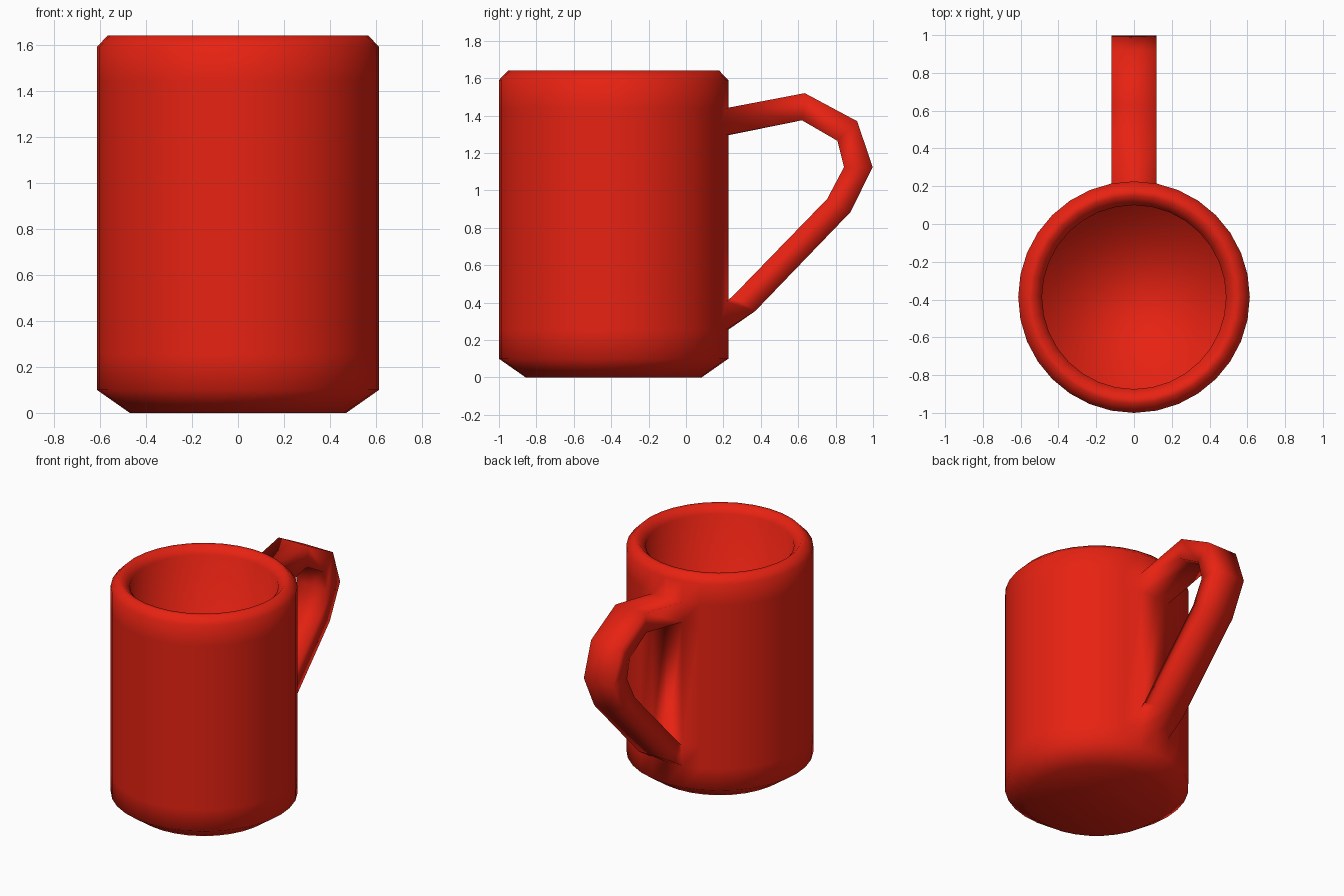
import bpy, bmesh, math

if "Cube" in bpy.data.objects:
    bpy.data.objects.remove(bpy.data.objects["Cube"])

N = 32          # sides of the cup
CY = -0.387     # cup axis
bm = bmesh.new()

# Cup profile (radius, z): outside from foot to lip, then down the inside
profile = [(0.47, 0.0), (0.613, 0.10), (0.613, 0.255), (0.613, 0.405),
           (0.613, 1.295), (0.613, 1.44), (0.613, 1.59), (0.565, 1.64),
           (0.535, 1.64), (0.487, 1.59), (0.487, 0.12)]


def ring(r, z):
    return [bm.verts.new((-r * math.sin(math.tau * i / N),
                          CY + r * math.cos(math.tau * i / N), z))
            for i in range(N)]


rings = [ring(r, z) for r, z in profile]
LOW, HIGH = 2, 4        # wall bands where the handle joins
for j in range(len(rings) - 1):
    a, b = rings[j], rings[j + 1]
    for i in range(N):
        k = (i + 1) % N
        if j in (LOW, HIGH) and i in (0, N - 1):
            continue    # opening for the handle
        bm.faces.new((a[i], a[k], b[k], b[i]))
bm.faces.new(rings[0][::-1])   # foot
bm.faces.new(rings[-1])        # inner floor

# Handle stations in the side plane: outer (y, z), inner (y, z)
stations = [((0.635, 1.52), (0.62, 1.375)),
            ((0.915, 1.37), (0.81, 1.265)),
            ((0.998, 1.125), (0.845, 1.125)),
            ((0.88, 0.885), (0.755, 0.955)),
            ((0.37, 0.355), (0.25, 0.435))]
W = 0.119
cols = (1, 0, N - 1)


def section(outer, inner):
    return ([bm.verts.new((x, *outer)) for x in (-W, 0, W)] +
            [bm.verts.new((x, *inner)) for x in (W, 0, -W)])


def joint(out_ring, in_ring):
    return [out_ring[c] for c in cols] + [in_ring[c] for c in reversed(cols)]


loops = [joint(rings[HIGH + 1], rings[HIGH])]
loops += [section(o, i) for o, i in stations]
loops += [joint(rings[LOW], rings[LOW + 1])]
for a, b in zip(loops, loops[1:]):
    for i in range(6):
        k = (i + 1) % 6
        bm.faces.new((a[i], a[k], b[k], b[i]))

bmesh.ops.recalc_face_normals(bm, faces=bm.faces[:])
for f in bm.faces:
    f.smooth = True

mesh = bpy.data.meshes.new("mug")
bm.to_mesh(mesh)
bm.free()
mug = bpy.data.objects.new("mug", mesh)
bpy.context.collection.objects.link(mug)

# Red glaze
red = bpy.data.materials.new("red_glaze")
red.diffuse_color = (0.8, 0.016, 0.006, 1)
red.use_nodes = True
red.node_tree.nodes["Principled BSDF"].inputs["Base Color"].default_value = red.diffuse_color
mesh.materials.append(red)
